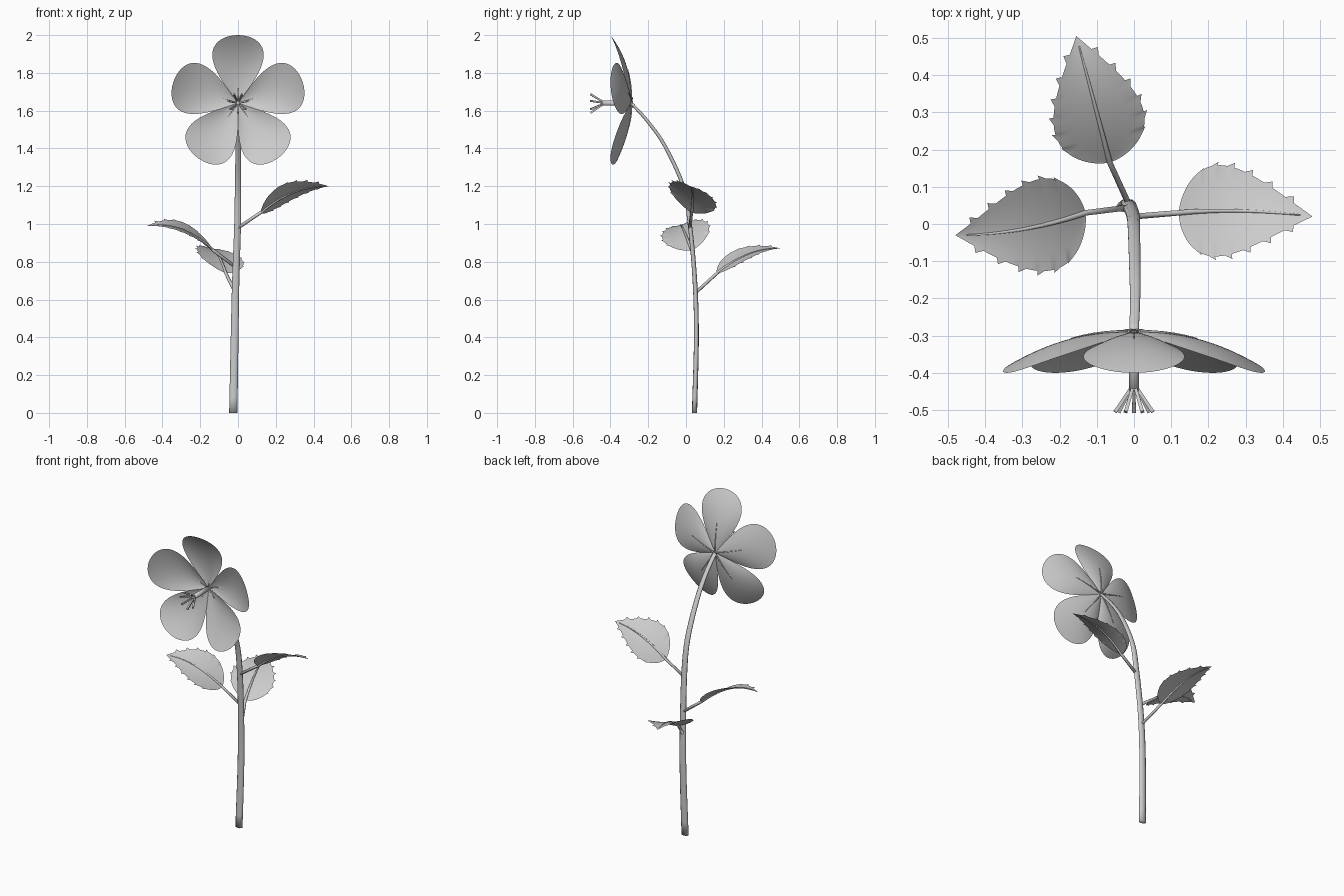
import bpy, bmesh, math
from mathutils import Vector, Matrix

cube = bpy.data.objects.get("Cube")
if cube:
    bpy.data.objects.remove(cube, do_unlink=True)

grey = bpy.data.materials.new("soft_grey")
grey.use_nodes = True
grey.diffuse_color = (0.6, 0.6, 0.6, 1)
grey.node_tree.nodes["Principled BSDF"].inputs["Base Color"].default_value = (0.6, 0.6, 0.6, 1)

UP = Vector((0, 0, 1))
FLOWER = Vector((0, -0.29, 1.64))


def finish(name, bm, smooth=True):
    mesh = bpy.data.meshes.new(name)
    bm.to_mesh(mesh)
    bm.free()
    mesh.materials.append(grey)
    for poly in mesh.polygons:
        poly.use_smooth = smooth
    obj = bpy.data.objects.new(name, mesh)
    bpy.context.collection.objects.link(obj)
    return obj


def sheet(name, point, rows, cols):
    """Open surface: point(i, s) with row i and s running from -1 to 1."""
    bm = bmesh.new()
    grid = [[bm.verts.new(point(i, 2 * j / cols - 1)) for j in range(cols + 1)]
            for i in range(rows + 1)]
    for a, b in zip(grid, grid[1:]):
        for j in range(cols):
            bm.faces.new((a[j], a[j + 1], b[j + 1], b[j]))
    bmesh.ops.remove_doubles(bm, verts=bm.verts, dist=1e-5)
    return finish(name, bm)


def tube(name, points, start, end, flat=1.0, ref=UP, sides=8, smooth=True):
    """Tapered tube along points; flat squashes its depth."""
    points = [Vector(p) for p in points]
    bm = bmesh.new()
    rings = []
    last = len(points) - 1
    for i, p in enumerate(points):
        along = (points[min(i + 1, last)] - points[max(i - 1, 0)]).normalized()
        side = along.cross(ref).normalized()
        depth = along.cross(side)
        r = start + (end - start) * i / last
        angles = [2 * math.pi * (k + 0.5) / sides for k in range(sides)]
        rings.append([bm.verts.new(p + side * r * math.cos(a) + depth * r * flat * math.sin(a))
                      for a in angles])
    for a, b in zip(rings, rings[1:]):
        for k in range(sides):
            n = (k + 1) % sides
            bm.faces.new((a[k], a[n], b[n], b[k]))
    bm.faces.new(rings[0][::-1])
    bm.faces.new(rings[-1])
    bmesh.ops.recalc_face_normals(bm, faces=bm.faces)
    return finish(name, bm, smooth)


def spline(points, steps=5):
    """Smooth path through the given points."""
    pts = [Vector(p) for p in points]
    pts = [2 * pts[0] - pts[1]] + pts + [2 * pts[-1] - pts[-2]]
    path = []
    for a, b, c, d in zip(pts, pts[1:], pts[2:], pts[3:]):
        for k in range(steps):
            t = k / steps
            path.append(b + (c - a) * t / 2 + (2 * a - 5 * b + 4 * c - d) * t * t / 2
                        + (3 * b - a - 3 * c + d) * t ** 3 / 2)
    return path + [pts[-2]]


# Main stem, bending forward to the flower
stem_path = spline([(-0.025, 0.045, 0), (-0.018, 0.055, 0.4), (-0.012, 0.047, 0.7),
                    (-0.002, 0.02, 1.0), (0, -0.015, 1.2), (0.002, -0.11, 1.41),
                    (0.003, -0.2, 1.54), FLOWER])
tube("stem", stem_path, 0.023, 0.013, flat=0.6, ref=Vector((0, 1, 0)), sides=10)


# Leaves: toothed blade on an arched midline, with stalk and midrib
def leaf(name, root, base, bend, tip, roll, rows=40):
    base, bend, tip = Vector(base), Vector(bend), Vector(tip)

    def mid(t):
        return base * (1 - t) ** 2 + bend * 2 * t * (1 - t) + tip * t * t

    flat_side = (tip - base).cross(UP).normalized()
    side = (flat_side + UP * roll).normalized()
    side *= 1 + 0.3 * abs(roll)
    forward = (tip - base).normalized()

    def blade(i, s):
        t = (i / rows) ** 1.3
        width = 0.118 * abs(math.sin(math.pi * t ** 0.6))
        p = mid(t) + side * width * s + UP * 0.12 * width * s * s
        # Every fifth edge point becomes a tooth hooked toward the tip
        if abs(s) > 0.99 and i % 5 == 0 and 5 < i < rows:
            p += side * s * 0.01 + forward * 0.012
        return p

    sheet(name + "_blade", blade, rows, 10)
    stalk = [Vector(root)] + [mid(k / 12) for k in range(12)]
    tube(name + "_stalk", stalk, 0.009, 0.002, sides=6)


leaf("left_leaf", (0, 0.02, 0.98), (0.12, 0.03, 1.06), (0.28, 0.045, 1.2), (0.48, 0.02, 1.2), 0.42)
leaf("right_leaf", (-0.01, 0.045, 0.77), (-0.13, 0.03, 0.86), (-0.3, -0.03, 1.02),
     (-0.48, -0.03, 0.99), 0.3)
leaf("back_leaf", (-0.015, 0.055, 0.64), (-0.065, 0.165, 0.74), (-0.11, 0.34, 0.88),
     (-0.155, 0.505, 0.87), -0.2)


# Five petals, cupped and flaring forward, each with a rib and a sepal
def petal_point(t, s):
    width = 0.272 * t * math.sqrt(max(0, 1 - t * t))
    return Vector((width * s, -0.11 * t ** 2.5 - 0.025 * s * s * math.sin(math.pi * t), 0.36 * t))


for n in range(5):
    place = Matrix.Translation(FLOWER) @ Matrix.Rotation(math.radians(72 * n), 4, "Y")
    rows = 20
    sheet(f"petal_{n + 1}",
          lambda i, s: place @ petal_point(math.sin(math.pi / 2 * i / rows), s), rows, 12)
    rib = [place @ (petal_point(0.05 + 0.09 * k, 0) + Vector((0, 0.002, 0))) for k in range(6)]
    tube(f"petal_rib_{n + 1}", rib, 0.004, 0.001, ref=Vector((0, 1, 0)), sides=6)
    sepal = [place @ Vector((0, 0.004 + 0.002 * k, 0.016 * k)) for k in range(3)]
    tube(f"sepal_{n + 1}", sepal, 0.009, 0.001, flat=0.4, ref=Vector((0, 1, 0)), sides=6)

# Central column and splayed stamens
neck = FLOWER + Vector((0, -0.16, 0))
tube("pistil_column", [FLOWER, neck], 0.015, 0.015)
for n in range(7):
    a = 2 * math.pi * (n + 0.25) / 7
    out = Vector((math.cos(a), 0, math.sin(a)))
    tube(f"stamen_{n + 1}", [neck + out * 0.008 + Vector((0, 0.01, 0)),
                             neck + out * 0.052 + Vector((0, -0.055, 0))],
         0.006, 0.007, sides=4, smooth=False)
